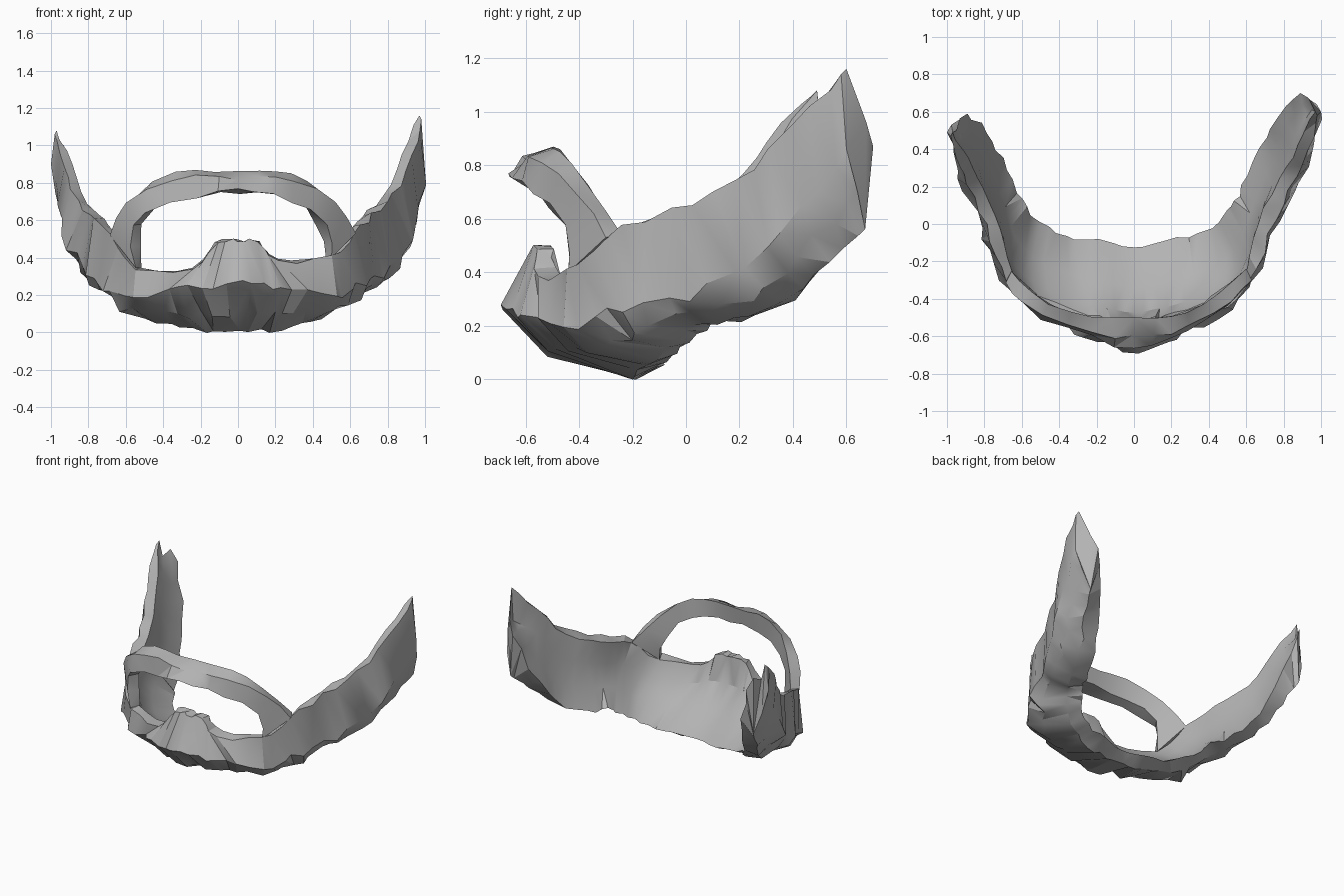
import bpy, bmesh, math, random
from mathutils import Vector as V

if "Cube" in bpy.data.objects:
    bpy.data.objects.remove(bpy.data.objects["Cube"])

random.seed(7)
grey = bpy.data.materials.new("hair grey")
grey.diffuse_color = (0.45, 0.45, 0.45, 1)
grey.use_nodes = True
grey.node_tree.nodes["Principled BSDF"].inputs["Base Color"].default_value = grey.diffuse_color

# Beard sections from chin centre to sideburn tip:
# inner top, inner bottom, outer bottom, outer middle, outer top
half = [
    [(0, -.51, .49), (0, -.12, .06), (0, -.20, .01), (0, -.68, .27), (0, -.58, .49)],
    [(.11, -.50, .48), (.17, -.09, .06), (.17, -.20, .01), (.18, -.62, .25), (.11, -.56, .48)],
    [(.21, -.48, .40), (.34, -.06, .08), (.34, -.16, .04), (.36, -.53, .22), (.22, -.55, .39)],
    [(.47, -.37, .40), (.45, .01, .14), (.50, -.07, .11), (.57, -.38, .21), (.50, -.44, .40)],
    [(.60, -.24, .54), (.52, .10, .21), (.60, .03, .20), (.68, -.22, .26), (.63, -.30, .53)],
    [(.66, 0, .62), (.58, .20, .22), (.68, .17, .22), (.78, .02, .31), (.72, -.06, .63)],
    [(.78, .24, .73), (.68, .40, .30), (.77, .37, .29), (.88, .23, .44), (.83, .19, .73)],
    [(.88, .42, .95), (.77, .57, .51), (.87, .53, .44), (.96, .44, .64), (.93, .38, .94)],
    [(.97, .60, 1.16), (.89, .70, .87), (.93, .67, .56), (1, .60, .86), (.98, .58, 1.14)],
]


def bulge(a, b, f, amount):
    """Point between a and b, pushed outward and down."""
    m = a.lerp(b, f)
    out = V((m.x * .7, m.y - .25, 0)).normalized()
    return m + (out - V((0, 0, .6))).normalized() * amount


def section(points, k):
    it, ib, ob, om, ot = [V(p) for p in points]
    f = max(0, 1 - k / 7)
    inner = [bulge(it, ib, t, .02 + .075 * f) for t in (.3, .65)]
    if k == 8:  # notch behind the sideburn tip
        inner[0] = V((.95, .61, .93))
    return [it, *inner, ib, ob, bulge(ob, om, .5, .015 + .07 * f), om, ot]


def left(p, k, j):
    """Mirrored point; this side is wider at the jaw and shorter at the tip."""
    t = (k / 8) ** 3
    wide = .055 * math.sin(math.pi * k / 8) ** 2
    lip = .05 if k in (2, 3) and j in (0, 7) else 0
    drop = .08 * t if j in (0, 7) else -.04 * t
    return V((-p.x - wide, p.y - .11 * t, p.z - drop - lip))


def spline(rows, steps):
    """Catmull-Rom rows between the given rows."""
    out = []
    for i in range(len(rows) - 1):
        r = [rows[min(max(i + d, 0), len(rows) - 1)] for d in (-1, 0, 1, 2)]
        for s in range(steps):
            t = s / steps
            out.append([.5 * (2 * b + (c - a) * t + (2 * a - 5 * b + 4 * c - d) * t * t
                              + (3 * b - a - 3 * c + d) * t ** 3) for a, b, c, d in zip(*r)])
    return out + [rows[-1]]


def loft(name, rows, jitter):
    """Skin closed sections, roughening each rail by its own amount."""
    bm = bmesh.new()
    grid = []
    for i, row in enumerate(rows):
        ends = i in (0, len(rows) - 1)
        grid.append([bm.verts.new(p + V([random.uniform(-j, j) * (not ends) for _ in range(3)]))
                     for p, j in zip(row, jitter)])
    n = len(jitter)
    for a, b in zip(grid, grid[1:]):
        for j in range(n):
            bm.faces.new((a[j], a[(j + 1) % n], b[(j + 1) % n], b[j]))
    bm.faces.new(grid[0])
    bm.faces.new(grid[-1])
    bmesh.ops.triangulate(bm, faces=bm.faces)
    bmesh.ops.recalc_face_normals(bm, faces=bm.faces)
    me = bpy.data.meshes.new(name)
    bm.to_mesh(me)
    bm.free()
    ob = bpy.data.objects.new(name, me)
    bpy.context.collection.objects.link(ob)
    me.materials.append(grey)
    bpy.ops.object.select_all(action='DESELECT')
    ob.select_set(True)
    bpy.context.view_layer.objects.active = ob
    bpy.ops.object.shade_smooth_by_angle(angle=.5)


# Beard: smooth inside, ragged outside
right_rows = [section(s, k) for k, s in enumerate(half)]
left_rows = [[left(p, k, j) for j, p in enumerate(r)] for k, r in enumerate(right_rows)]
rows = left_rows[:0:-1] + right_rows
loft("beard", spline(rows, 3), (.008, .002, .002, .012, .013, .024, .026, .014))

# Moustache: arch from one mouth corner to the other
# inner top, inner bottom, outer bottom, outer top
arch = [
    [(.12, -.50, .86), (.10, -.51, .74), (.10, -.65, .75), (.10, -.60, .83)],
    [(.28, -.47, .855), (.28, -.47, .71), (.30, -.56, .70), (.30, -.54, .82)],
    [(.46, -.37, .73), (.42, -.38, .59), (.48, -.46, .57), (.52, -.42, .70)],
]
arch = [[V(p) for p in r] for r in arch]


def root(r):
    """Moustache end, sitting on the cheek part of the beard."""
    low, high = r[3], r[4]
    return [high[0], low[0], low[7], high[7]]


shift = (0, -.06, -.09)
arch_left = [[V((-p.x + d, p.y, p.z)) for p in r] for r, d in zip(arch, shift)]
path = [root(left_rows)] + arch_left[::-1] + arch + [root(right_rows)]
loft("moustache", spline(path, 2), (.006, .012, .016, .016))
